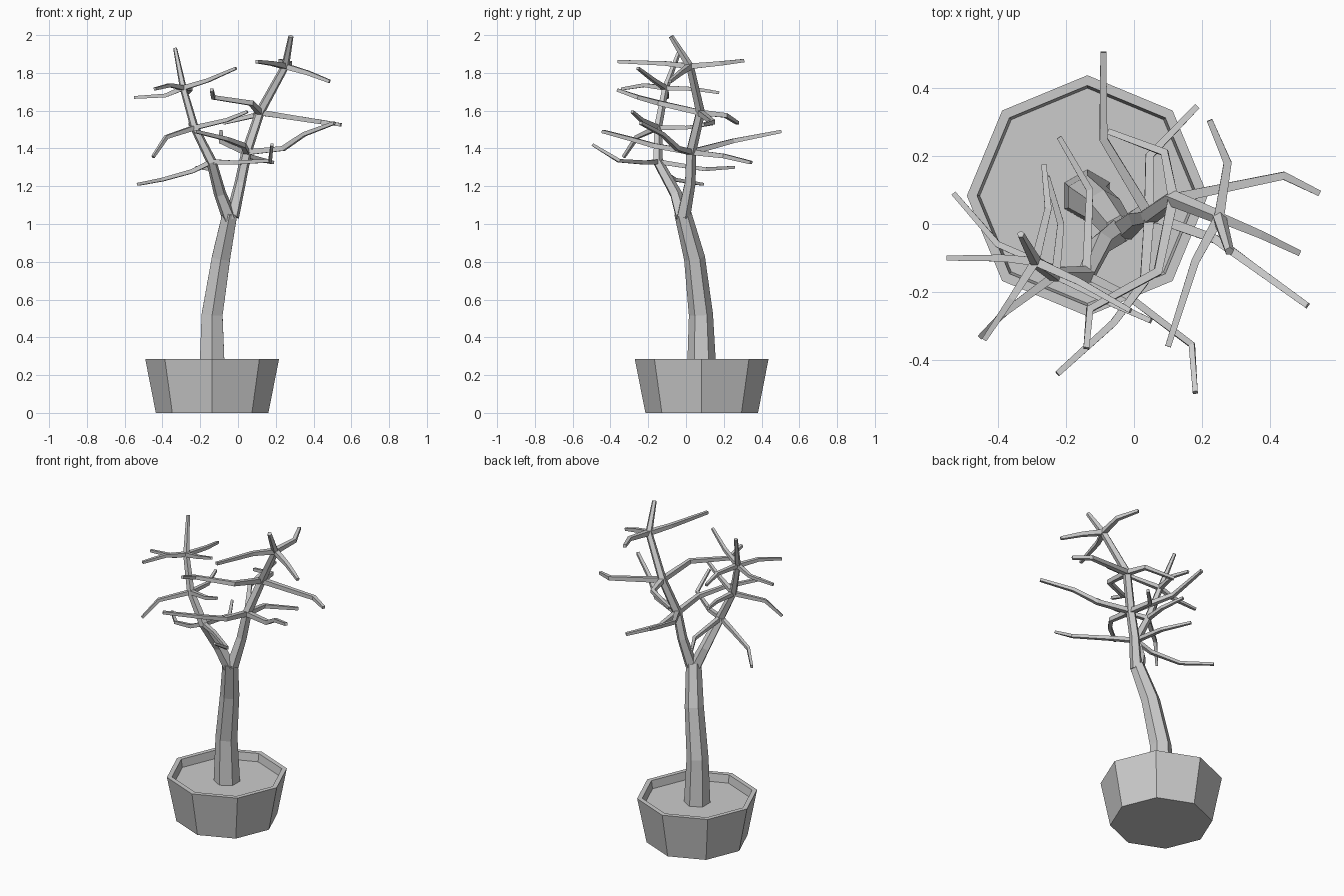
import bpy, bmesh, math
from mathutils import Vector

CX, CY = -0.137, 0.083          # axis of the pot


def finish(name, bm):
    bmesh.ops.recalc_face_normals(bm, faces=bm.faces)
    me = bpy.data.meshes.new(name)
    bm.to_mesh(me)
    bm.free()
    ob = bpy.data.objects.new(name, me)
    bpy.context.collection.objects.link(ob)
    return ob


def skin(bm, rings):
    # bridge successive rings and cap both ends
    n = len(rings[0])
    for a, b in zip(rings, rings[1:]):
        for i in range(n):
            j = (i + 1) % n
            bm.faces.new((a[i], a[j], b[j], b[i]))
    bm.faces.new(rings[0][::-1])
    bm.faces.new(rings[-1])


def tube(bm, pts, radii, sides, ref, turn=0.0):
    pts = [Vector(p) for p in pts]
    rings = []
    for k, (p, r) in enumerate(zip(pts, radii)):
        d1 = (p - pts[k - 1]).normalized() if k else Vector()
        d2 = (pts[k + 1] - p).normalized() if k < len(pts) - 1 else Vector()
        t = (d1 + d2).normalized()
        u = (ref - t * ref.dot(t)).normalized()
        v = t.cross(u)
        rings.append([bm.verts.new(p + r * (u * math.cos(a) + v * math.sin(a)))
                      for a in (turn + math.tau * i / sides for i in range(sides))])
    skin(bm, rings)


# Pot: eight-sided, with a rim and sunken soil
bm = bmesh.new()
rings = []
for r, z in [(0.298, 0), (0.354, 0.285), (0.324, 0.285), (0.316, 0.235)]:
    rings.append([bm.verts.new((CX + r * math.cos(i * math.tau / 8),
                                CY + r * math.sin(i * math.tau / 8), z)) for i in range(8)])
skin(bm, rings)
finish("pot", bm)

# Trunk
Y, Z = Vector((0, 1, 0)), Vector((0, 0, 1))
bm = bmesh.new()
tube(bm, [(CX, CY, 0.23), (-0.137, 0.079, 0.52), (-0.09, 0.045, 0.82), (-0.042, -0.018, 1.06)],
     [0.077, 0.064, 0.056, 0.045], 6, Y)
finish("trunk", bm)

# Nodes where twigs leave the two limbs
A1, A2, A3 = (0.045, 0.025, 1.38), (0.115, 0.075, 1.59), (0.25, 0.02, 1.835)
B1, B2, B3 = (-0.14, -0.15, 1.33), (-0.23, -0.15, 1.51), (-0.29, -0.11, 1.72)

# Limbs
bm = bmesh.new()
tube(bm, [(-0.03, -0.015, 1.04), (0.012, 0.02, 1.22), A1, A2, A3, (0.28, -0.08, 1.993)],
     [0.038, 0.031, 0.029, 0.026, 0.022, 0.014], 5, Y)
finish("right_limb", bm)
bm = bmesh.new()
tube(bm, [(-0.045, -0.018, 1.03), (-0.095, -0.055, 1.16), B1, B2, B3, (-0.333, -0.03, 1.93)],
     [0.04, 0.034, 0.028, 0.023, 0.019, 0.011], 5, Y)
finish("left_limb", bm)

# Twigs: crooked four-sided shoots from each node
right_twigs = [
    (A1, (-0.09, 0.25, 1.44), (-0.09, 0.505, 1.49)),
    (A1, (0.045, 0.2, 1.36), (0.185, 0.345, 1.325)),
    (A1, (0.24, -0.045, 1.40), (0.35, -0.125, 1.475), (0.51, -0.24, 1.535)),
    (A1, (0.03, -0.17, 1.415), (-0.06, -0.29, 1.45), (-0.225, -0.44, 1.49)),
    (A2, (0.44, 0.142, 1.54), (0.545, 0.09, 1.525)),
    (A2, (0.07, -0.14, 1.64), (-0.13, -0.25, 1.67), (-0.14, -0.365, 1.71)),
    (A2, (0.09, 0.21, 1.575), (-0.075, 0.272, 1.535)),
    (A3, (0.275, 0.18, 1.85), (0.222, 0.305, 1.865)),
    (A3, (0.37, -0.03, 1.8), (0.485, -0.085, 1.755)),
    (A3, (0.18, -0.11, 1.85), (0.1, -0.36, 1.86)),
]
left_twigs = [
    (B1, (-0.02, -0.21, 1.325), (0.17, -0.355, 1.335), (0.18, -0.495, 1.42)),
    (B1, (-0.24, -0.13, 1.28), (-0.40, -0.06, 1.235), (-0.53, 0.09, 1.21)),
    (B1, (-0.13, 0.1, 1.29), (-0.22, 0.255, 1.30)),
    (B2, (-0.38, -0.26, 1.46), (-0.45, -0.33, 1.355)),
    (B2, (-0.06, -0.235, 1.55), (0.05, -0.285, 1.595)),
    (B2, (-0.215, 0.0, 1.51), (-0.255, 0.14, 1.53)),
    (B3, (-0.36, -0.22, 1.735), (-0.44, -0.34, 1.715)),
    (B3, (-0.16, -0.17, 1.76), (-0.01, -0.255, 1.825)),
    (B3, (-0.252, 0.045, 1.715), (-0.265, 0.175, 1.695)),
    (B3, (-0.385, -0.1, 1.68), (-0.55, -0.1, 1.67)),
]
for name, twigs, r0 in [("right_twigs", right_twigs, 0.021), ("left_twigs", left_twigs, 0.018)]:
    bm = bmesh.new()
    for path in twigs:
        n = len(path) - 1
        tube(bm, path, [r0 * (1 - 0.42 * i / n) for i in range(n + 1)], 4, Z, math.pi / 4)
    finish(name, bm)
